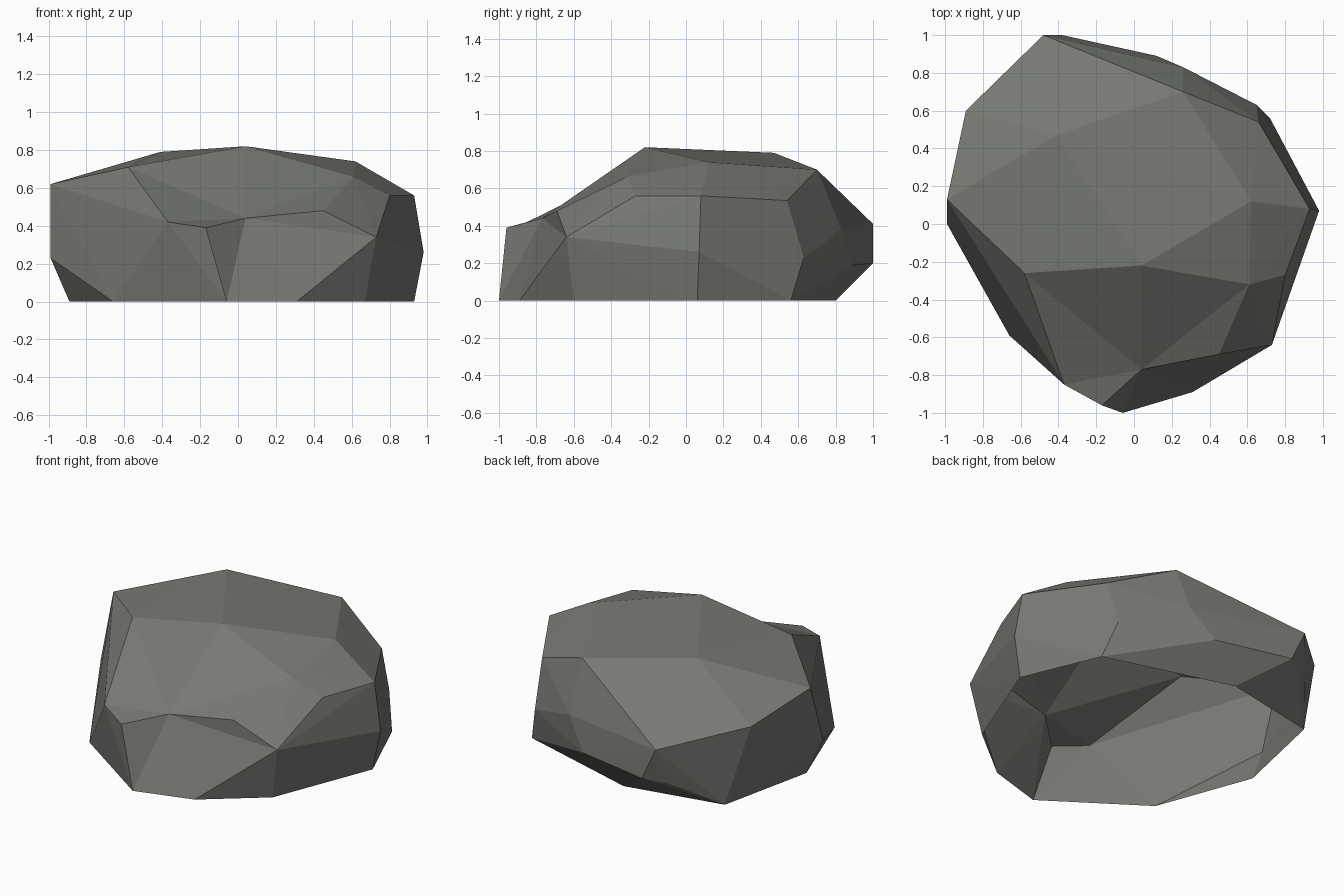
import bpy, bmesh

# Corner points of the boulder, by tier
rim = [(0.72, 0.56), (-0.11, 0.80), (-0.75, 0.67), (-0.89, 0.03), (-0.66, -0.59),
       (-0.06, -1.0), (0.31, -0.89), (0.67, -0.60), (0.93, 0.06)]
sides = [(-0.48, 1.0, 0.41), (-0.38, 1.0, 0.20), (0.12, 0.89, 0.19), (0.26, 0.83, 0.38),
         (0.65, 0.63, 0.23), (0.66, 0.54, 0.535), (0.98, 0.07, 0.26), (0.73, -0.64, 0.34),
         (-0.17, -0.96, 0.39), (-0.37, -0.85, 0.42), (-0.99, 0.0, 0.23), (-0.99, 0.13, 0.62),
         (-0.89, 0.60, 0.52), (-0.52, 0.90, 0.16)]
top = [(0.04, -0.22, 0.82), (-0.58, -0.26, 0.71), (-0.41, 0.47, 0.79), (0.62, 0.12, 0.74),
       (0.26, 0.70, 0.70), (0.61, -0.32, 0.66), (0.80, -0.27, 0.56), (0.93, 0.08, 0.56),
       (0.45, -0.69, 0.48)]

bm = bmesh.new()
for p in [(x, y, 0) for x, y in rim] + sides + top:
    bm.verts.new(p)

# Notch corner: pushed out while wrapping, pulled in afterwards
notch = bm.verts.new((0.07, -0.92, 0.46))
bmesh.ops.convex_hull(bm, input=bm.verts[:])
notch.co = (0.04, -0.77, 0.44)

# Open underside
bottom = [f for f in bm.faces if all(v.co.z < 0.001 for v in f.verts)]
bmesh.ops.delete(bm, geom=bottom, context='FACES')
bmesh.ops.delete(bm, geom=[v for v in bm.verts if not v.link_faces], context='VERTS')
bmesh.ops.recalc_face_normals(bm, faces=bm.faces[:])

mesh = bpy.data.meshes.new("boulder")
bm.to_mesh(mesh)
bm.free()

# Single stone colour
stone = bpy.data.materials.new("grey stone")
stone.diffuse_color = (0.185, 0.19, 0.17, 1)
mesh.materials.append(stone)
bpy.context.collection.objects.link(bpy.data.objects.new("boulder", mesh))
